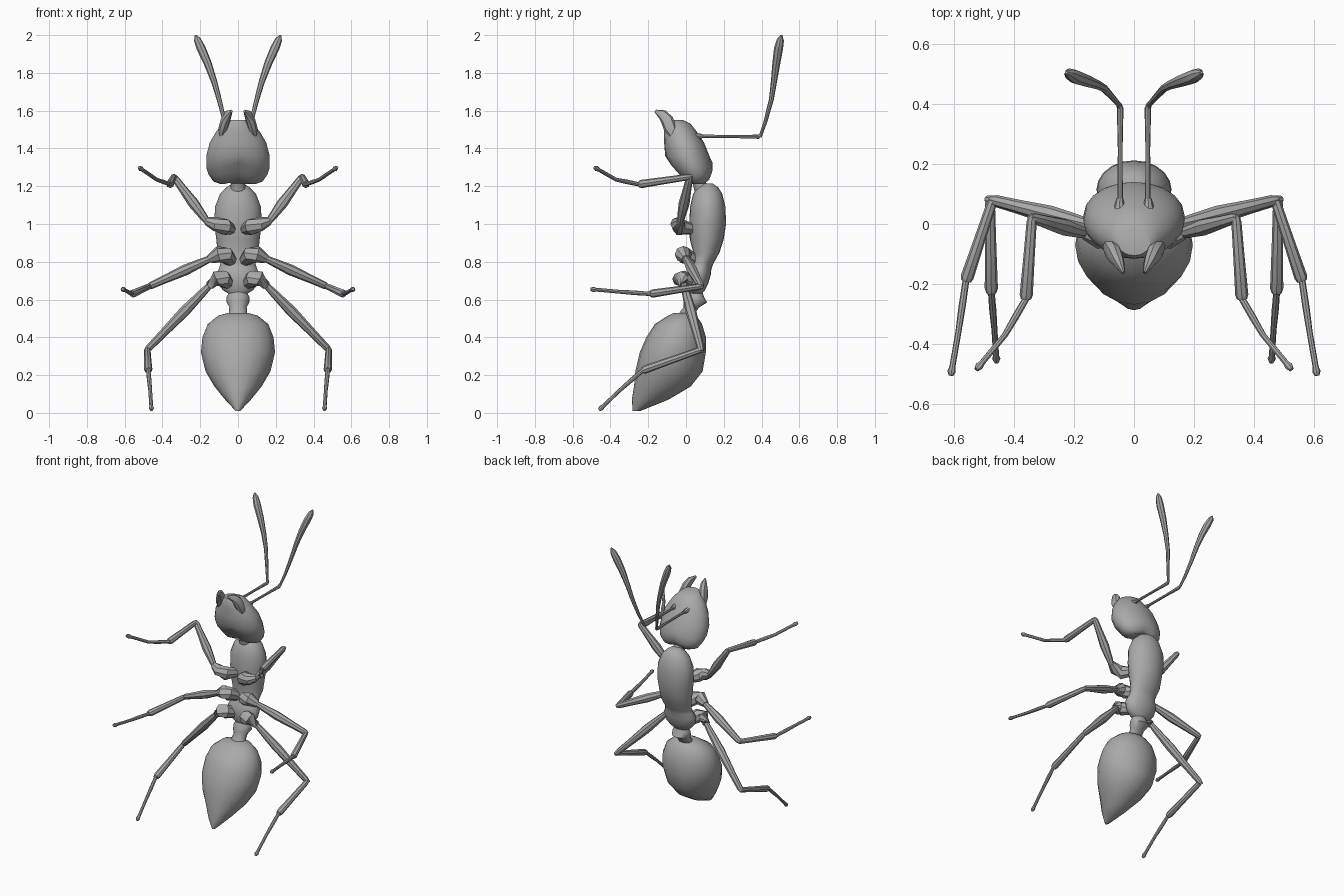
import bpy, bmesh, math
from mathutils import Vector

grey = bpy.data.materials.new("matte grey")
grey.diffuse_color = (0.40, 0.40, 0.40, 1)


def skin(name, rings, mirror=False, angle=40):
    """Bridge rings of points into a closed skin, optionally mirrored in x."""
    bm = bmesh.new()
    loops = [[bm.verts.new(p) for p in ring] for ring in rings]
    n = len(loops[0])
    for a, b in zip(loops, loops[1:]):
        for i in range(n):
            j = (i + 1) % n
            bm.faces.new((a[i], a[j], b[j], b[i]))
    bm.faces.new(loops[0])
    bm.faces.new(loops[-1])
    bmesh.ops.recalc_face_normals(bm, faces=bm.faces)
    me = bpy.data.meshes.new(name)
    bm.to_mesh(me)
    bm.free()
    me.materials.append(grey)
    ob = bpy.data.objects.new(name, me)
    bpy.context.collection.objects.link(ob)
    if mirror:
        ob.modifiers.new("mirror", 'MIRROR').use_mirror_merge = False
    bpy.ops.object.select_all(action='DESELECT')
    ob.select_set(True)
    bpy.context.view_layer.objects.active = ob
    bpy.ops.object.shade_smooth_by_angle(angle=math.radians(angle))
    return ob


def body(name, sections, sides=20):
    """Stack of level ellipses: (z, y centre, y radius, x radius)."""
    rings = []
    for z, yc, ry, rx in sections:
        rings.append([(rx * math.cos(t), yc + ry * math.sin(t), z)
                      for t in (2 * math.pi * i / sides for i in range(sides))])
    return skin(name, rings)


def limb(name, path, sides=8, flat=1.0):
    """Mirrored tube along points (x, y, z, radius)."""
    pts = [Vector(p[:3]) for p in path]
    rings = []
    for k, p in enumerate(pts):
        d = (pts[min(k + 1, len(pts) - 1)] - pts[max(k - 1, 0)]).normalized()
        ref = Vector((1, 0, 0)) if abs(d.x) < 0.8 else Vector((0, 1, 0))
        u = d.cross(ref).normalized()
        v = d.cross(u)
        r = path[k][3]
        rings.append([p + u * r * math.cos(t) + v * r * flat * math.sin(t)
                      for t in (2 * math.pi * i / sides for i in range(sides))])
    return skin(name, rings, True)


# Abdomen, waist and thorax
body("abdomen", [(.53, -.02, .045, .05), (.515, -.02, .075, .105), (.47, -.04, .125, .16),
                 (.40, -.052, .158, .188), (.32, -.07, .175, .196), (.22, -.09, .178, .172),
                 (.14, -.125, .15, .125), (.07, -.19, .097, .068), (.01, -.262, .02, .012)])
body("waist", [(.66, .05, .03, .035), (.615, .05, .045, .06), (.585, .05, .062, .06),
               (.56, .03, .042, .046), (.51, -.01, .04, .05)], 12)
body("thorax", [(1.215, .115, .025, .03), (1.195, .115, .055, .06), (1.16, .115, .077, .095),
                (1.09, .115, .094, .122), (1.0, .115, .097, .125), (.92, .11, .09, .115),
                (.85, .108, .07, .108), (.79, .085, .06, .093), (.765, .075, .06, .1),
                (.73, .065, .066, .115), (.68, .06, .056, .105), (.65, .055, .045, .08),
                (.625, .05, .03, .04)])
body("neck", [(1.28, .05, .04, .045), (1.22, .07, .035, .035), (1.15, .1, .05, .05)], 12)

# Head, with a cleft between the two rear lobes
head = body("head", [(1.21, .06, .05, .09), (1.225, .055, .072, .13), (1.26, .048, .092, .155),
                     (1.30, .03, .11, .168), (1.36, .007, .117, .168), (1.43, -.01, .106, .15),
                     (1.49, -.03, .086, .115), (1.53, -.045, .07, .08), (1.55, -.06, .045, .055)])
for v in head.data.vertices:
    if v.co.z < 1.31:
        v.co.z += .025 * math.exp(-(v.co.x / .045) ** 2)

# Jaws and antennae
limb("jaw", [(.09, -.06, 1.46, .02), (.077, -.085, 1.51, .034), (.066, -.10, 1.55, .034),
             (.052, -.125, 1.58, .027), (.035, -.162, 1.598, .008)], 8, .75)
limb("antenna_socket", [(.05, .03, 1.465, .022), (.047, .085, 1.465, .012)])
limb("antenna_base", [(.046, .05, 1.465, .009), (.046, .25, 1.463, .008), (.046, .385, 1.462, .011),
                      (.05, .40, 1.475, .009)])
limb("antenna_whip", [(.046, .392, 1.46, .008), (.07, .42, 1.54, .010), (.10, .452, 1.66, .013),
                      (.125, .465, 1.75, .016), (.16, .478, 1.85, .021), (.195, .49, 1.93, .024),
                      (.215, .5, 1.975, .019), (.225, .505, 2.0, .005)])

# Legs: hip points, then knee, ankle and toe positions
legs = {
    "front": ([(.03, .05, .97, .025), (.07, -.035, .985, .045), (.12, -.045, 1.0, .038),
               (.165, -.03, 1.015, .022)], (.34, .02, 1.25), (.36, -.25, 1.21),
              (.43, -.37, 1.235), (.525, -.485, 1.30)),
    "middle": ([(.03, .06, .80, .03), (.065, -.01, .835, .045), (.10, -.015, .84, .045),
                (.15, .0, .815, .024)], (.47, .08, .67), (.56, -.19, .63),
               (.585, -.36, .642), (.61, -.505, .655)),
    "hind": ([(.04, .06, .68, .03), (.08, -.02, .71, .045), (.11, -.03, .71, .043),
              (.15, -.01, .675, .026)], (.48, .08, .335), (.475, -.23, .225),
             (.465, -.35, .12), (.458, -.46, .015)),
}
for name, (hip, knee, ankle, mid, toe) in legs.items():
    a, k, n, m, t = (Vector(p[:3]) for p in (hip[-1], knee, ankle, mid, toe))
    limb(name + "_hip", hip)
    limb(name + "_thigh", [(*a.lerp(k, f), r) for f, r in
                           ((-.05, .016), (.12, .022), (.4, .029), (.75, .022), (.97, .019), (1.03, .012))])
    limb(name + "_shin", [(*k.lerp(n, f), r) for f, r in
                          ((-.03, .012), (.05, .017), (.5, .019), (.95, .022), (1.0, .017))])
    limb(name + "_foot", [(*n.lerp(m, -.1), .011), (*n.lerp(m, .5), .012), (*m, .010),
                          (*m.lerp(t, .8), .010), (*m.lerp(t, .9), .014), (*t, .008)])
